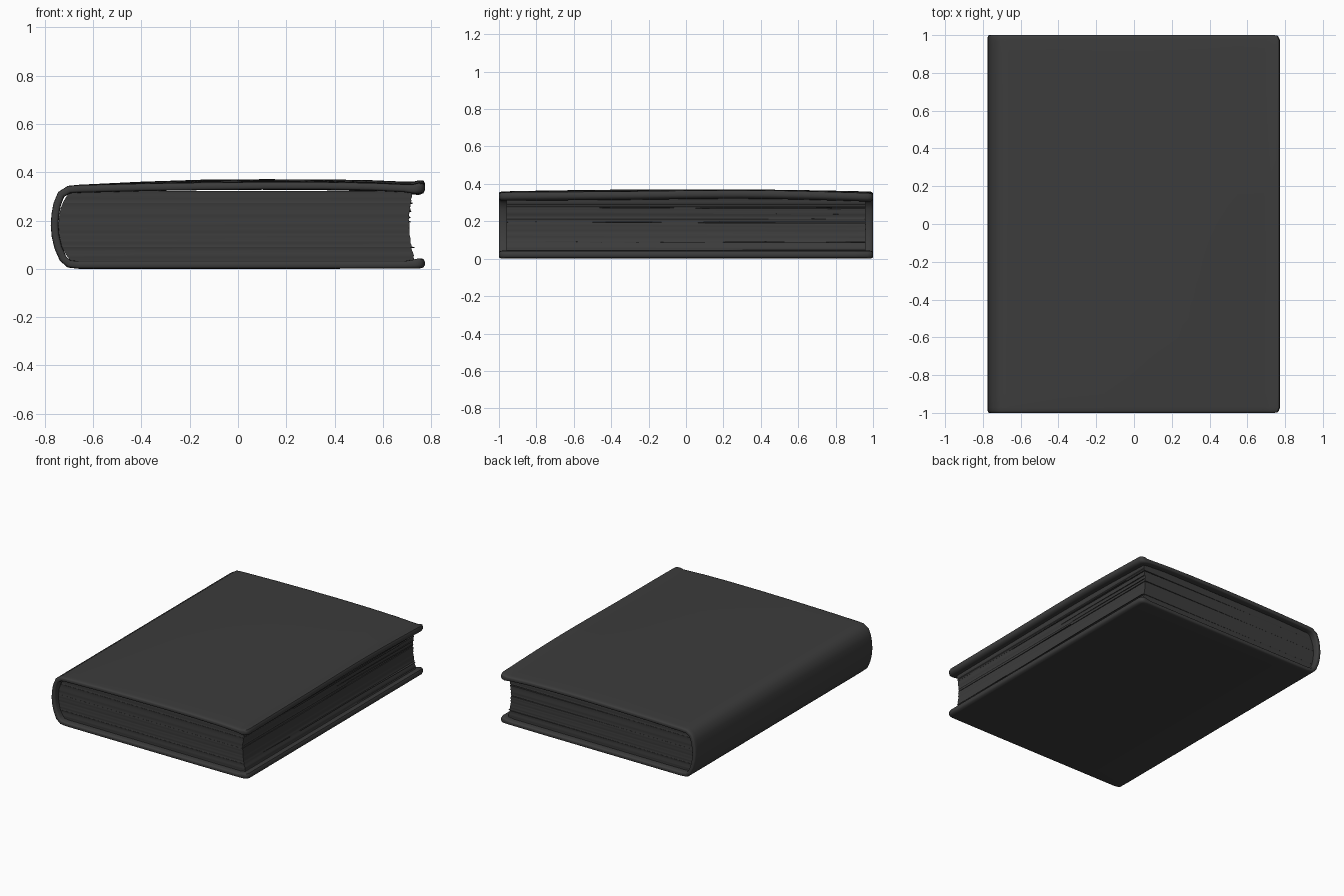
import bpy, bmesh, math, random
from mathutils import Vector

if "Cube" in bpy.data.objects:
    bpy.data.objects.remove(bpy.data.objects["Cube"])

random.seed(4)
dark = bpy.data.materials.new("dark_grey")
dark.diffuse_color = (0.045, 0.045, 0.045, 1)
dark.use_nodes = True
dark.node_tree.nodes["Principled BSDF"].inputs["Base Color"].default_value = dark.diffuse_color


def finish(name, bm, angle):
    bmesh.ops.recalc_face_normals(bm, faces=bm.faces)
    me = bpy.data.meshes.new(name)
    bm.to_mesh(me)
    bm.free()
    ob = bpy.data.objects.new(name, me)
    ob.data.materials.append(dark)
    bpy.context.collection.objects.link(ob)
    bpy.context.view_layer.objects.active = ob
    ob.select_set(True)
    bpy.ops.object.shade_smooth_by_angle(angle=math.radians(angle))
    ob.select_set(False)
    return ob


def loft(bm, rings):
    # joins equal closed loops and returns their vertices
    vs = [[bm.verts.new(p) for p in r] for r in rings]
    n = len(rings[0])
    for a, b in zip(vs, vs[1:]):
        for i in range(n):
            j = (i + 1) % n
            bm.faces.new((a[i], a[j], b[j], b[i]))
    return vs


# Cover: a C-shaped board (x, z, half thickness) swept along y
path = [(0.774, 0.022, 0.008), (0.768, 0.023, 0.018), (0.75, 0.022, 0.0215), (0.725, 0.019, 0.0185),
        (0.69, 0.0165, 0.0155), (0.4, 0.016, 0.016), (0.0, 0.016, 0.016), (-0.4, 0.016, 0.016),
        (-0.66, 0.016, 0.016), (-0.70, 0.02, 0.016), (-0.725, 0.042, 0.016), (-0.745, 0.088, 0.016),
        (-0.756, 0.135, 0.016), (-0.76, 0.18, 0.016), (-0.757, 0.225, 0.016), (-0.749, 0.268, 0.016),
        (-0.733, 0.308, 0.016), (-0.70, 0.328, 0.016), (-0.66, 0.331, 0.016), (-0.4, 0.339, 0.016),
        (-0.15, 0.344, 0.016), (0.1, 0.346, 0.016), (0.35, 0.345, 0.016), (0.55, 0.341, 0.016),
        (0.69, 0.334, 0.0165), (0.725, 0.331, 0.019), (0.75, 0.333, 0.023), (0.768, 0.336, 0.019),
        (0.774, 0.336, 0.008)]


def cover_ring(y, thick, pull):
    left, right = [], []
    for i, (x, z, t) in enumerate(path):
        a, b = path[max(i - 1, 0)], path[min(i + 1, len(path) - 1)]
        d = Vector((b[0] - a[0], b[1] - a[1])).normalized()
        if x > 0.7:
            d = Vector((1 if z > 0.2 else -1, 0))
        n = Vector((-d.y, d.x)) * t * thick
        if x > 0.7:
            x -= pull * (x - 0.7) / 0.074
        lift = 0.0
        if z > 0.3:      # soft crown of the upper board
            u = max(0, min(1, (x + 0.72) / 0.5))
            lift = u * (0.009 - 0.012 * y * y) + 0.004 * max(0, x) * math.sin(4 * y)
        left.append((x + n.x, y, z + n.y + lift))
        right.append((x - n.x, y, z - n.y + lift))
    return left + right[::-1]


ends = [(1.0, 0.45, 0.03), (0.997, 0.75, 0.016), (0.988, 0.94, 0.007), (0.97, 1, 0.0)]
stations = [(-y, t, p) for y, t, p in ends]
stations += [(k * 0.1, 1, 0) for k in range(-9, 10)]
stations += ends[::-1]
bm = bmesh.new()
vs = loft(bm, [cover_ring(*s) for s in stations])
m = len(path)
for r in (vs[0], vs[-1]):
    for i in range(m - 1):
        bm.faces.new((r[i], r[i + 1], r[2 * m - 2 - i], r[2 * m - 1 - i]))
finish("cover", bm, 45)


# Page block: stacked sections with a rounded back and hollow fore edge
def back_x(z):
    return -0.743 + 0.05 * (abs(z - 0.178) / 0.145) ** 2.5


def fore_x(z):
    return 0.708 + 0.02 * ((z - 0.19) / 0.14) ** 2


def page_section(name, z0, z1, leaves, tilt):
    bm = bmesh.new()
    rings = []
    ny = 12
    for k in range(leaves + 1):
        z = z0 + (z1 - z0) * k / leaves
        jut = random.uniform(-0.002, 0.003)
        hy = 0.96 + random.uniform(-0.0015, 0.0015)
        xl = back_x(z)
        ring = [(xl, -hy, z), (-0.2, -hy, z)]
        sag = tilt * k / leaves
        for j in range(ny + 1):
            y = hy * (2 * j / ny - 1)
            ring.append((fore_x(z) + jut, y, z - sag * (0.5 + 0.5 * math.sin(2 * y))))
        ring += [(-0.2, hy, z), (xl, hy, z)]
        rings.append(ring)
    vs = loft(bm, rings)
    bm.faces.new(vs[0])
    bm.faces.new(vs[-1])
    finish(name, bm, 40)


bounds = [(0.031, 0.090, 7, 0.003), (0.0905, 0.195, 12, 0.005),
          (0.1955, 0.273, 9, 0.006), (0.2735, 0.322, 6, 0.0)]
for i, (a, b, n, tilt) in enumerate(bounds):
    page_section(f"page_section_{i + 1}", a, b, n, tilt)


# Loose leaves that stick out of the fore edge
def loose_leaf(name, z, y0, y1, out):
    bm = bmesh.new()
    rings = []
    n = 8
    for j in range(n + 1):
        y = y0 + (y1 - y0) * j / n
        x = fore_x(z) + out * (0.5 + 0.5 * j / n)
        zz = z + 0.002 * math.sin(5 * y)
        rings.append([(0.6, y, z - 0.001), (x, y, zz - 0.003),
                      (x, y, zz - 0.001), (0.6, y, z + 0.001)])
    vs = loft(bm, rings)
    bm.faces.new(vs[0])
    bm.faces.new(vs[-1])
    finish(name, bm, 30)


for i, leaf in enumerate([(0.09, -0.33, 0.955, 0.014), (0.092, -0.75, -0.45, 0.008),
                          (0.197, -0.955, 0.2, 0.007), (0.215, 0.22, 0.955, 0.007),
                          (0.24, 0.1, 0.955, 0.008), (0.274, -0.4, 0.78, 0.009)]):
    loose_leaf(f"loose_leaf_{i + 1}", *leaf)
